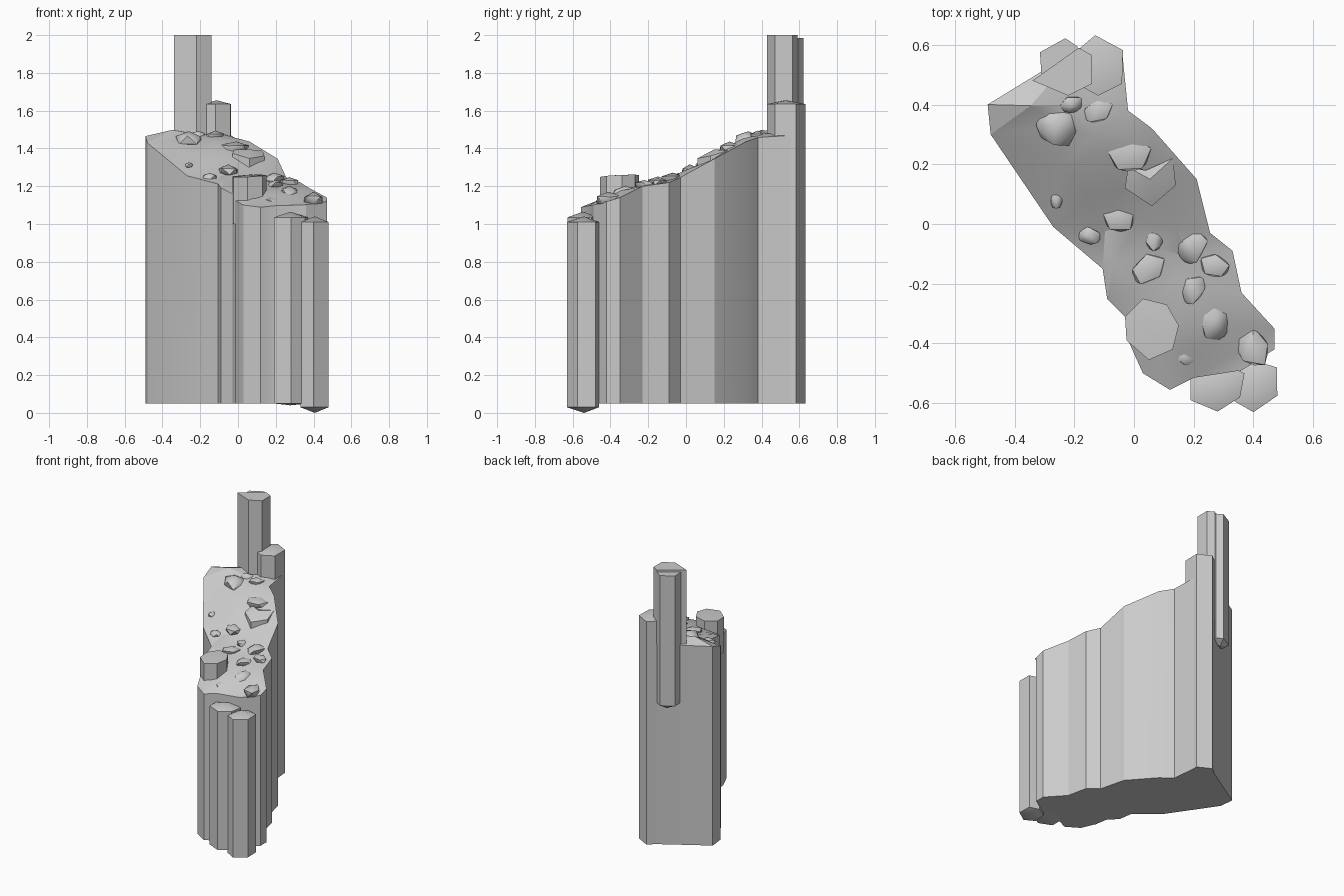
import bpy, bmesh, math, random
from mathutils import Vector, Matrix, geometry

random.seed(4)
cube = bpy.data.objects.get("Cube")
if cube:
    bpy.data.objects.remove(cube)

stone = bpy.data.materials.new("grey_stone")
stone.use_nodes = True
GREY = (0.6, 0.6, 0.6, 1)
stone.diffuse_color = GREY
stone.node_tree.nodes["Principled BSDF"].inputs["Base Color"].default_value = GREY


def finish(bm, name, angle=30):
    bmesh.ops.recalc_face_normals(bm, faces=bm.faces)
    mesh = bpy.data.meshes.new(name)
    bm.to_mesh(mesh)
    bm.free()
    mesh.materials.append(stone)
    obj = bpy.data.objects.new(name, mesh)
    bpy.context.collection.objects.link(obj)
    bpy.ops.object.select_all(action='DESELECT')
    bpy.context.view_layer.objects.active = obj
    obj.select_set(True)
    bpy.ops.object.shade_smooth_by_angle(angle=math.radians(angle))
    return obj


def column(name, outline, z0, z1, dome=0.0, dip=0.0, lean=(0, 0)):
    """Stone column from a plan outline, with optional pointed or domed ends."""
    bm = bmesh.new()
    centre = sum((Vector(p) for p in outline), Vector((0, 0))) / len(outline)
    low = [bm.verts.new((x, y, z0)) for x, y in outline]
    top = [bm.verts.new((x, y, z1 + lean[0] * (x - centre.x) + lean[1] * (y - centre.y)))
           for x, y in outline]
    for i in range(len(low)):
        j = (i + 1) % len(low)
        bm.faces.new((low[i], low[j], top[j], top[i]))
    for ring, z in ((top, z1 + dome), (low, z0 - dip)):
        tip = bm.verts.new((centre.x, centre.y, z))
        for i in range(len(ring)):
            bm.faces.new((ring[i], ring[(i + 1) % len(ring)], tip))
    return finish(bm, name)


# Cliff height along its length
SLOPE = [(-0.60, 1.08), (-0.45, 1.11), (-0.35, 1.14), (-0.23, 1.20), (-0.09, 1.22),
         (0.0, 1.26), (0.15, 1.345), (0.30, 1.43), (0.40, 1.465), (0.70, 1.475)]


def height(y):
    for (a, za), (b, zb) in zip(SLOPE, SLOPE[1:]):
        if y <= b:
            return za + (zb - za) * (y - a) / (b - a)
    return SLOPE[-1][1]


# Main cliff: faceted walls with a rough sloping top
PLAN = [(-0.49, 0.40), (-0.48, 0.30), (-0.27, -0.01), (-0.105, -0.15), (-0.09, -0.25),
        (-0.03, -0.31), (-0.015, -0.40), (0.03, -0.50), (0.12, -0.555), (0.20, -0.515),
        (0.36, -0.49), (0.47, -0.42), (0.47, -0.35), (0.36, -0.23), (0.33, -0.09),
        (0.255, -0.03), (0.21, 0.15), (0.06, 0.32), (-0.02, 0.38), (-0.04, 0.58),
        (-0.13, 0.63), (-0.18, 0.59)]
points = [Vector(p) for p in PLAN]
for i in range(9):
    for j in range(3):
        y = 0.42 - i * 0.105
        x = -0.20 + (0.42 - y) * 0.5 + (j - 1) * 0.13
        points.append(Vector((x + random.uniform(-.03, .03), y + random.uniform(-.03, .03))))
n = len(PLAN)
cdt = geometry.delaunay_2d_cdt(points, [], [list(range(n))], 1, 1e-5)
bm = bmesh.new()
top = []
for k, p in enumerate(cdt[0]):
    bump = 0 if cdt[3][k] and min(cdt[3][k]) < n else random.uniform(0.0, 0.035)
    top.append(bm.verts.new((p.x, p.y, height(p.y) + bump)))
for f in cdt[2]:
    bm.faces.new([top[i] for i in f])
rim = [e for e in bm.edges if e.is_boundary]
walls = bmesh.ops.extrude_edge_only(bm, edges=rim)["geom"]
for v in walls:
    if isinstance(v, bmesh.types.BMVert):
        v.co.z = 0.05
bmesh.ops.holes_fill(bm, edges=[e for e in bm.edges if e.is_boundary], sides=0)
finish(bm, "cliff", 20)

# Tall rear columns
column("tall_column", [(-0.34, 0.48), (-0.22, 0.43), (-0.14, 0.47), (-0.14, 0.565),
                       (-0.185, 0.59)], 1.2, 2.0)
column("rear_hanging_column", [(-0.31, 0.50), (-0.19, 0.55), (-0.19, 0.595), (-0.23, 0.622),
                               (-0.315, 0.575)], 1.06, 1.985, dip=0.03)
column("short_rear_column", [(-0.175, 0.46), (-0.12, 0.43), (-0.04, 0.47), (-0.037, 0.582),
                             (-0.13, 0.632), (-0.18, 0.59)], 0.05, 1.635, dome=0.02)

# Low front columns
column("front_middle_column", [(0.19, -0.59), (0.28, -0.628), (0.355, -0.58), (0.37, -0.50),
                               (0.28, -0.46), (0.19, -0.52)], 0.05, 1.035, dome=0.03, dip=0.01)
column("front_corner_column", [(0.33, -0.59), (0.40, -0.63), (0.48, -0.575), (0.478, -0.48),
                               (0.41, -0.46), (0.34, -0.50)], 0.03, 1.01, dome=0.03, dip=0.03)

# Broken column stumps standing out of the slope
column("front_stump", [(-0.025, -0.39), (0.05, -0.455), (0.13, -0.42), (0.15, -0.34),
                       (0.11, -0.27), (0.03, -0.25), (-0.03, -0.31)], 1.0, 1.255,
       dome=0.005, lean=(0.05, 0.05))
column("middle_stump", [(-0.03, 0.12), (0.06, 0.06), (0.14, 0.13), (0.13, 0.22),
                        (0.04, 0.18), (-0.02, 0.19)], 1.1, 1.375, dome=0.02, lean=(-0.1, 0.3))

# Half-buried boulders: x, y, radius
BOULDERS = [(-0.26, 0.33, .08), (-0.01, 0.23, .08), (-0.05, 0.02, .06), (0.19, -0.07, .07),
            (0.05, -0.15, .06), (0.27, -0.32, .07), (0.20, -0.22, .05), (0.40, -0.41, .07),
            (-0.15, -0.04, .04), (-0.26, 0.08, .03), (-0.12, 0.38, .05), (-0.21, 0.40, .04),
            (0.07, -0.05, .04), (0.27, -0.14, .05), (0.17, -0.44, .04)]
for x, y, r in BOULDERS:
    bm = bmesh.new()
    bmesh.ops.create_icosphere(bm, subdivisions=1, radius=r)
    for v in bm.verts:
        v.co *= random.uniform(0.85, 1.1)
    turn = Matrix.Rotation(random.uniform(0, 6), 4, 'Z') @ Matrix.Diagonal((1.1, 0.85, 0.6, 1))
    place = Matrix.Translation((x, y, height(y) + 0.005))
    bmesh.ops.transform(bm, matrix=place @ turn, verts=bm.verts)
    finish(bm, "boulder", 45)
